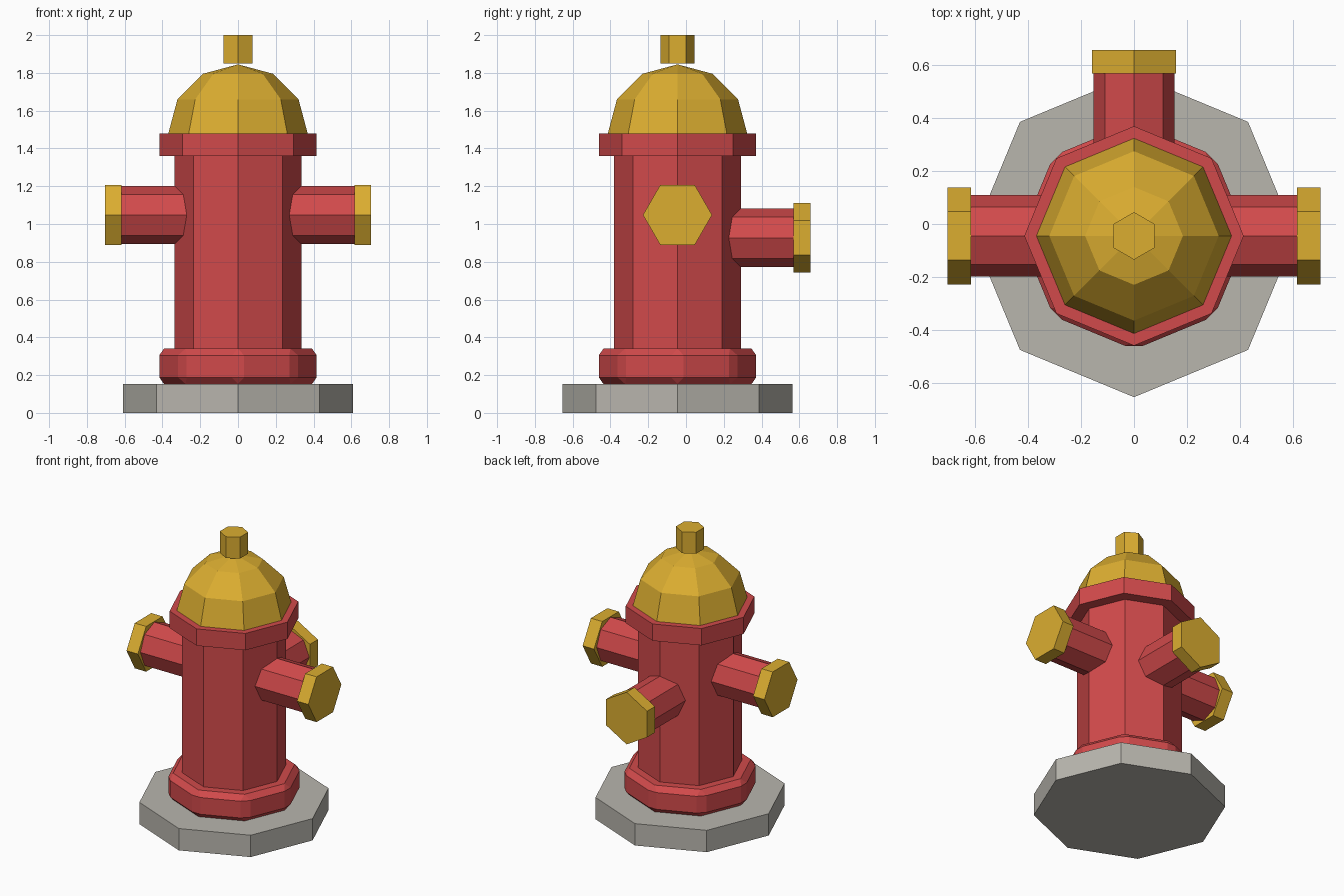
import bpy, bmesh, math

if "Cube" in bpy.data.objects:
    bpy.data.objects.remove(bpy.data.objects["Cube"])

CY = -0.045  # the hydrant's upright axis sits slightly forward of centre


def material(name, rgb):
    m = bpy.data.materials.new(name)
    m.diffuse_color = (*rgb, 1)
    m.use_nodes = True
    m.node_tree.nodes["Principled BSDF"].inputs["Base Color"].default_value = m.diffuse_color
    return m


RED = material("red paint", (0.64, 0.068, 0.070))
YELLOW = material("yellow paint", (0.71, 0.42, 0.03))
GREY = material("concrete grey", (0.48, 0.465, 0.42))


def lathe(name, mat, sides, profile, axis="z", centre=(0, CY, 0), phase=0):
    """Closed flat-faced solid from (radius, height) pairs along an axis."""
    place = {"x": lambda a, b, h: (h, a, b),
             "y": lambda a, b, h: (a, h, b),
             "z": lambda a, b, h: (a, b, h)}[axis]
    bm = bmesh.new()
    rings = []
    for r, h in profile:
        count = sides if r > 0 else 1
        ring = []
        for i in range(count):
            t = math.radians(phase) + 2 * math.pi * i / sides
            p = place(r * math.cos(t), r * math.sin(t), h)
            ring.append(bm.verts.new([p[k] + centre[k] for k in range(3)]))
        rings.append(ring)
    for lo, hi in zip(rings, rings[1:]):
        for i in range(sides):
            j = (i + 1) % sides
            if len(hi) == 1:
                bm.faces.new((lo[i], lo[j], hi[0]))
            else:
                bm.faces.new((lo[i], lo[j], hi[j], hi[i]))
    for ring in (rings[0], rings[-1]):
        if len(ring) > 1:
            bm.faces.new(ring)
    bmesh.ops.recalc_face_normals(bm, faces=bm.faces)
    me = bpy.data.meshes.new(name)
    bm.to_mesh(me)
    bm.free()
    me.materials.append(mat)
    ob = bpy.data.objects.new(name, me)
    bpy.context.collection.objects.link(ob)
    return ob


# Base, barrel and flanges
lathe("base_slab", GREY, 8, [(0.61, 0), (0.61, 0.153)])
lathe("barrel", RED, 8, [(0.335, 0.15), (0.335, 1.40)])
lathe("top_flange", RED, 8, [(0.415, 1.36), (0.415, 1.478)])
foot = lathe("foot_flange", RED, 8, [(0.43, 0.153), (0.43, 0.34)])
bevel = foot.modifiers.new("bevel", "BEVEL")
bevel.width = 0.035
bevel.segments = 1
bevel.limit_method = "NONE"

# Dome and its nut
R = 0.37
lathe("dome", YELLOW, 8,
      [(R, 1.475)] + [(R * math.cos(math.radians(a)), 1.475 + R * math.sin(math.radians(a)))
                      for a in (30, 60)] + [(0, 1.475 + R)])
lathe("dome_nut", YELLOW, 6, [(0.09, 1.85), (0.09, 2.0)], phase=30)

# Side outlets with hexagonal caps
for side, s in (("left", -1), ("right", 1)):
    c = (0, CY, 1.048)
    lathe(side + "_outlet", RED, 8, [(0.154, s * 0.2), (0.154, s * 0.63)], "x", c)
    lathe(side + "_cap", YELLOW, 6, [(0.183, s * 0.617), (0.183, s * 0.705)], "x", c)

# Lower outlet at the back
c = (0, 0, 0.927)
lathe("back_outlet", RED, 8, [(0.154, 0.1), (0.154, 0.58)], "y", c)
lathe("back_cap", YELLOW, 6, [(0.183, 0.57), (0.183, 0.658)], "y", c, 30)
